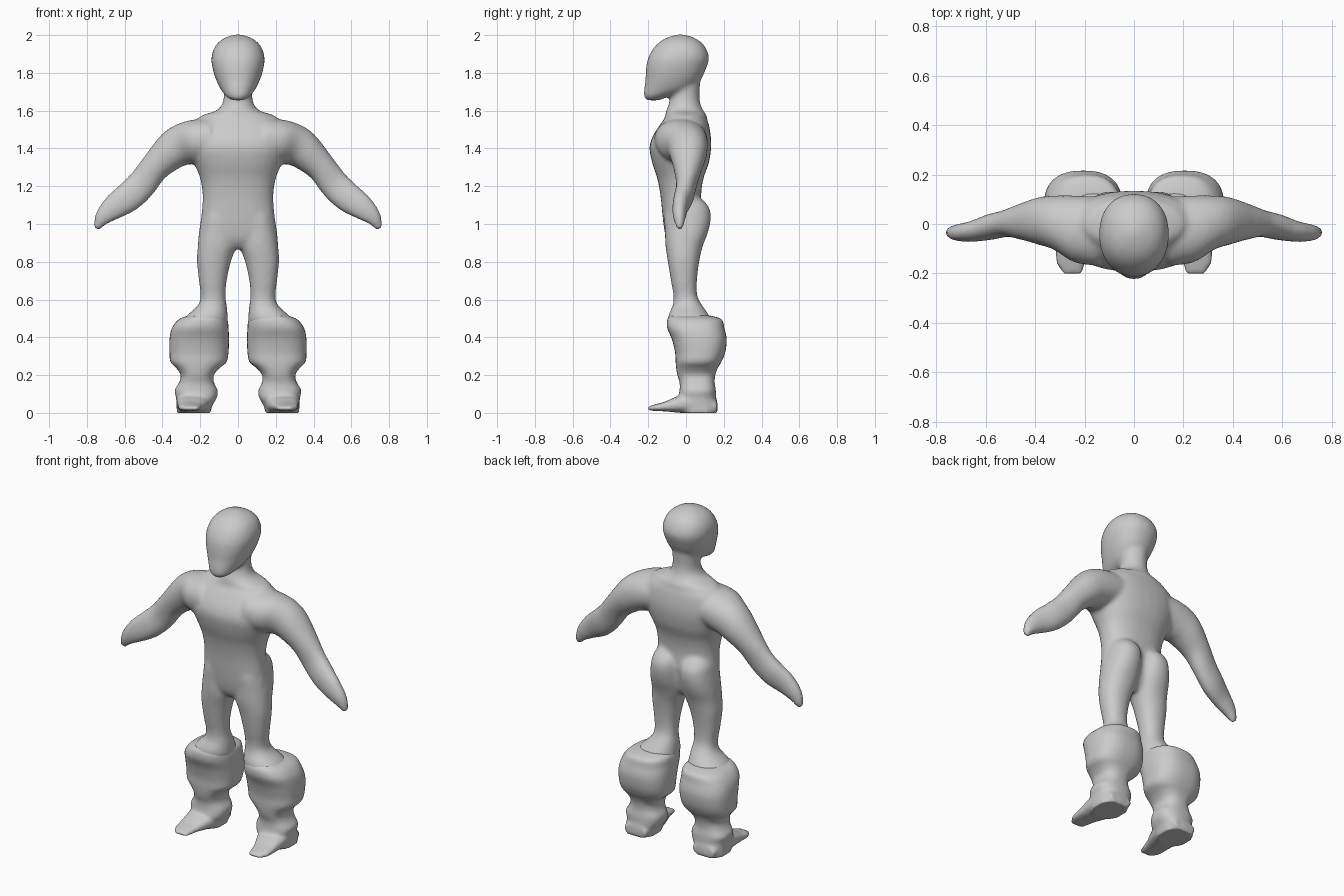
import bpy, bmesh, math
from mathutils import Vector


def spline(rows, steps=4):
    """Catmull-Rom interpolation through the section rows."""
    out = []
    n = len(rows)
    for i in range(n - 1):
        a, b, c, d = (rows[max(i - 1, 0)], rows[i], rows[i + 1], rows[min(i + 2, n - 1)])
        for s in range(steps):
            t = s / steps
            out.append([0.5 * (2 * q + (r - p) * t + (2 * p - 5 * q + 4 * r - w) * t * t
                               + (3 * q - p - 3 * r + w) * t ** 3)
                        for p, q, r, w in zip(a, b, c, d)])
    out.append(list(rows[-1]))
    return out


def loft(bm, rings, power=2.0, sides=(1,), n=32):
    """Skin rings of (centre, u, v) with superellipse sections."""
    for side in sides:
        loops = []
        for c, u, v in rings:
            loop = []
            for k in range(n):
                a = 2 * math.pi * k / n
                ca, sa = math.cos(a), math.sin(a)
                p = (c + u * math.copysign(abs(ca) ** (2 / power), ca)
                     + v * math.copysign(abs(sa) ** (2 / power), sa))
                p.x *= side
                loop.append(bm.verts.new(p))
            loops.append(loop)
        faces = [bm.faces.new(loops[0]), bm.faces.new(loops[-1])]
        for l0, l1 in zip(loops, loops[1:]):
            for k in range(n):
                j = (k + 1) % n
                faces.append(bm.faces.new((l0[k], l0[j], l1[j], l1[k])))
        bmesh.ops.recalc_face_normals(bm, faces=faces)


def upright(rows):
    """Rows: z, x min, x max, y min, y max."""
    return [(Vector(((x0 + x1) / 2, (y0 + y1) / 2, z)), Vector(((x1 - x0) / 2, 0, 0)),
             Vector((0, (y1 - y0) / 2, 0))) for z, x0, x1, y0, y1 in spline(rows)]


def centred(rows):
    return upright([(z, -w, w, y0, y1) for z, w, y0, y1 in rows])


def forward(rows):
    """Rows: y, x min, x max, z min, z max."""
    return [(Vector(((x0 + x1) / 2, y, (z0 + z1) / 2)), Vector(((x1 - x0) / 2, 0, 0)),
             Vector((0, 0, (z1 - z0) / 2))) for y, x0, x1, z0, z1 in spline(rows)]


def limb(rows):
    """Rows: x, y, z, radius in the front plane, radius in depth."""
    pts = spline(rows)
    out = []
    for i, (x, y, z, r, d) in enumerate(pts):
        p, q = pts[max(i - 1, 0)], pts[min(i + 1, len(pts) - 1)]
        t = Vector((q[0] - p[0], 0, q[2] - p[2])).normalized()
        out.append((Vector((x, y, z)), Vector((-t.z, 0, t.x)) * r, Vector((0, d, 0))))
    return out


def finish(bm, name, voxel, rounds):
    """Fuse overlapping shells into one smooth skin."""
    mesh = bpy.data.meshes.new(name)
    bm.to_mesh(mesh)
    bm.free()
    ob = bpy.data.objects.new(name, mesh)
    bpy.context.collection.objects.link(ob)
    m = ob.modifiers.new("fuse", 'REMESH')
    m.mode = 'VOXEL'
    m.voxel_size = voxel
    m.use_smooth_shade = True
    s = ob.modifiers.new("soften", 'SMOOTH')
    s.factor = 0.5
    s.iterations = rounds
    return ob


both = (1, -1)
body = bmesh.new()

# head with forward chin
loft(body, centred([
    (1.655, .03, -.205, -.14), (1.675, .062, -.222, -.09), (1.71, .09, -.222, .02),
    (1.76, .115, -.215, .075), (1.82, .134, -.212, .105), (1.88, .141, -.2, .122),
    (1.94, .122, -.165, .1), (1.98, .08, -.115, .055), (2.003, .02, -.05, -.01)]), 2.2)

# neck and trapezius
loft(body, centred([
    (1.8, .08, -.06, .08), (1.7, .075, -.075, .072), (1.64, .082, -.09, .075),
    (1.6, .115, -.105, .092), (1.57, .2, -.11, .11), (1.5, .26, -.12, .12)]))

# torso
loft(body, centred([
    (1.575, .16, -.1, .1), (1.53, .24, -.135, .12), (1.46, .27, -.178, .132),
    (1.4, .265, -.193, .133), (1.32, .232, -.178, .12), (1.24, .2, -.152, .092),
    (1.15, .187, -.135, .08), (1.05, .193, -.125, .085), (.97, .2, -.115, .075),
    (.91, .16, -.1, .06), (.87, .08, -.07, .03)]), 2.35)

# arms and mitten hands
loft(body, limb([
    (.14, -.03, 1.45, .11, .14), (.24, -.02, 1.435, .115, .135),
    (.315, .005, 1.41, .108, .11), (.375, .012, 1.365, .094, .097),
    (.445, .01, 1.295, .078, .075), (.51, .003, 1.21, .079, .055),
    (.58, -.012, 1.143, .079, .052), (.655, -.03, 1.09, .067, .042),
    (.715, -.035, 1.035, .045, .033), (.75, -.033, .975, .016, .016)]), 2.1, both)

# buttocks and legs
loft(body, upright([
    (1.16, .04, .14, -.06, .05), (1.1, .01, .18, -.1, .115), (1.04, .004, .193, -.115, .132),
    (.96, .004, .206, -.112, .118), (.88, .01, .213, -.108, .088), (.8, .038, .217, -.096, .07),
    (.7, .06, .207, -.08, .058), (.62, .066, .198, -.066, .06), (.57, .06, .212, -.07, .085),
    (.52, .055, .265, -.092, .12), (.48, .055, .3, -.095, .14), (.42, .08, .3, -.07, .14)]),
    2.2, both)
finish(body, "body", .012, 6)

boots = bmesh.new()

# wide cuffs tapering to the ankles
loft(boots, upright([
    (.515, .075, .265, -.085, .13), (.495, .055, .315, -.1, .19), (.45, .05, .35, -.1, .203),
    (.39, .047, .363, -.075, .216), (.32, .05, .363, -.058, .208), (.27, .06, .358, -.055, .188),
    (.235, .1, .325, -.052, .167), (.2, .128, .303, -.046, .155), (.16, .127, .312, -.034, .152),
    (.12, .108, .335, -.034, .158), (.08, .112, .328, -.042, .16), (.04, .135, .325, -.04, .168),
    (0, .145, .325, -.03, .168)]), 2.5, both)

# flat feet with splayed toes
loft(boots, forward([
    (.165, .16, .3, 0, .06), (.08, .135, .325, 0, .11), (0, .145, .325, .0, .1),
    (-.06, .165, .32, .003, .082), (-.11, .185, .318, .008, .06), (-.16, .198, .312, .01, .046),
    (-.2, .21, .285, .013, .034)]), 2.6, both)
finish(boots, "boots", .01, 3)
